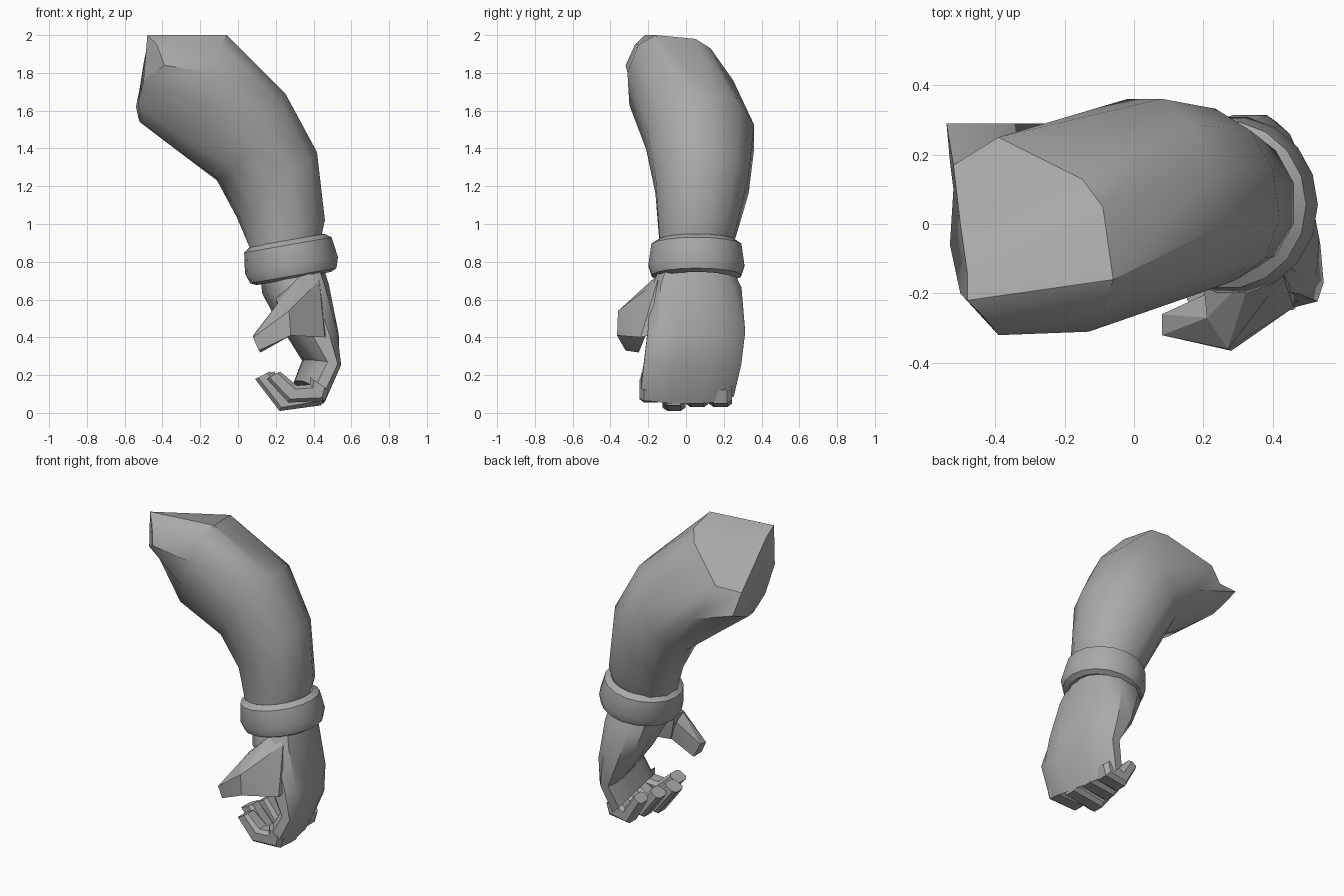
import bpy, bmesh, math
from mathutils import Vector, Matrix

cube = bpy.data.objects.get("Cube")
if cube:
    bpy.data.objects.remove(cube, do_unlink=True)

grey = bpy.data.materials.new("plain grey")
grey.use_nodes = True
COLOUR = (0.4, 0.4, 0.4, 1)
grey.diffuse_color = COLOUR
grey.node_tree.nodes["Principled BSDF"].inputs["Base Color"].default_value = COLOUR


def finish(name, bm, angle):
    bmesh.ops.recalc_face_normals(bm, faces=bm.faces)
    mesh = bpy.data.meshes.new(name)
    bm.to_mesh(mesh)
    bm.free()
    mesh.materials.append(grey)
    obj = bpy.data.objects.new(name, mesh)
    bpy.context.collection.objects.link(obj)
    bpy.ops.object.select_all(action='DESELECT')
    obj.select_set(True)
    bpy.context.view_layer.objects.active = obj
    bpy.ops.object.shade_smooth_by_angle(angle=math.radians(angle))


def spow(v, p):
    return math.copysign(abs(v) ** p, v)


def section(ox, oz, ix, iz, y0, y1, shear, sides, power):
    """Rounded ring between an outer and an inner point, front to back y0..y1."""
    outer, inner = Vector((ox, 0, oz)), Vector((ix, 0, iz))
    mid, half = (outer + inner) / 2, (outer - inner) / 2
    ring = []
    for k in range(sides):
        t = math.tau * (k + 0.5) / sides
        c = spow(math.cos(t) / math.cos(math.pi / sides), power)
        s = spow(math.sin(t), power)
        p = mid + half * c
        p.x -= shear * s
        p.y = (y0 + y1) / 2 + (y1 - y0) / 2 * s
        ring.append(p)
    return ring


def loft(name, rings, angle):
    bm = bmesh.new()
    loops = [[bm.verts.new(p) for p in ring] for ring in rings]
    n = len(loops[0])
    for a, b in zip(loops, loops[1:]):
        for k in range(n):
            j = (k + 1) % n
            bm.faces.new((a[k], a[j], b[j], b[k]))
    caps = [bm.faces.new(loop) for loop in (loops[0], loops[-1])]
    bmesh.ops.triangulate(bm, faces=caps)
    finish(name, bm, angle)


def hull(name, points):
    bm = bmesh.new()
    for p in points:
        bm.verts.new(p)
    bmesh.ops.convex_hull(bm, input=bm.verts)
    loose = [v for v in bm.verts if not v.link_faces]
    bmesh.ops.delete(bm, geom=loose, context='VERTS')
    finish(name, bm, 25)


# Bent sleeve: the shoulder end is cut off obliquely toward the back
shoulder_rim = [
    (-0.48, -0.14, 1.95), (-0.50, 0.0, 1.85), (-0.52, 0.17, 1.72), (-0.54, 0.29, 1.62),
    (-0.53, 0.18, 1.57), (-0.52, 0.1, 1.54), (-0.50, 0.02, 1.53), (-0.53, -0.06, 1.63),
    (-0.50, -0.2, 1.76), (-0.39, -0.32, 1.84), (-0.43, -0.27, 1.95), (-0.48, -0.22, 2.0)]
upper_arm = [
    (-0.09, 0.05, 1.98), (-0.15, 0.13, 1.93), (-0.39, 0.25, 1.76), (-0.24, 0.29, 1.52),
    (-0.28, 0.2, 1.42), (-0.31, 0.06, 1.38), (-0.31, -0.05, 1.38), (-0.29, -0.18, 1.45),
    (-0.20, -0.30, 1.63), (-0.13, -0.31, 1.8), (-0.09, -0.25, 1.95), (-0.06, -0.16, 2.0)]
loft("sleeve", [shoulder_rim, upper_arm] + [section(*r, 12, 0.95) for r in (
    (0.24, 1.69, -0.10, 1.23, -0.22, 0.37, 0.04),
    (0.41, 1.38, 0.0, 1.04, -0.17, 0.34, 0.03),
    (0.46, 1.02, 0.06, 0.88, -0.15, 0.27, 0),
    (0.43, 0.88, 0.08, 0.80, -0.14, 0.23, 0))], 35)

# Tilted wrist cuff, turned from a closed profile
bm = bmesh.new()
profile = [(0.18, 0.09), (0.2, 0.105), (0.235, 0.08), (0.25, -0.03),
           (0.232, -0.085), (0.2, -0.1), (0.17, -0.08)]
SEG = 18
tilt = Matrix.Translation((0.278, 0.055, 0.81)) @ Matrix.Rotation(math.radians(-10), 4, 'Y')
grid = [[bm.verts.new(tilt @ Vector((r * math.cos(math.tau * k / SEG),
                                     1.03 * r * math.sin(math.tau * k / SEG), h)))
         for r, h in profile] for k in range(SEG)]
for k in range(SEG):
    a, b = grid[k], grid[(k + 1) % SEG]
    for i in range(len(profile)):
        j = (i + 1) % len(profile)
        bm.faces.new((a[i], b[i], b[j], a[j]))
finish("cuff", bm, 35)

# Wrist and palm, turned slightly so the back edge lies further in
loft("palm", [section(*r, 12, 0.75) for r in (
    (0.43, 0.82, 0.12, 0.76, -0.13, 0.23, 0.02),
    (0.47, 0.68, 0.14, 0.63, -0.19, 0.30, 0.03),
    (0.515, 0.42, 0.25, 0.44, -0.21, 0.32, 0.05),
    (0.515, 0.25, 0.37, 0.28, -0.23, 0.30, 0.06),
    (0.435, 0.05, 0.32, 0.17, -0.25, 0.26, 0.05))], 35)

# Curled fingers, the second one longest: top y, length, height of the underside
fingers = {"index": (0.88, 0.045), "middle": (1.0, 0.0), "ring": (0.85, 0.02), "little": (0.66, 0.02)}
for i, (name, (s, drop)) in enumerate(fingers.items()):
    y0 = -0.25 + 0.123 * i
    y1 = y0 + 0.127
    x = 0.46 - 0.02 * i
    loft(name + "_finger", [section(*r, 8, 0.6) for r in (
        (x + 0.02, 0.12, x - 0.08, 0.19, y0, y1, 0),
        (x, 0.04 + drop / 2, x - 0.08, 0.15, y0, y1, 0),
        (x - 0.22 * s, 0.01 + drop, x - 0.17 * s, 0.1 + drop, y0, y1, 0),
        (x - 0.35 * s, 0.18, x - 0.27 * s, 0.22, y0 + 0.01, y1 - 0.01, 0))], 30)

# Thumb: wedge at the root and a bent tip
hull("thumb_root", [
    (0.34, -0.14, 0.74), (0.43, -0.15, 0.70), (0.21, -0.27, 0.58), (0.27, -0.36, 0.54),
    (0.28, -0.365, 0.41), (0.46, -0.24, 0.40), (0.47, -0.15, 0.42), (0.25, -0.20, 0.42),
    (0.20, -0.17, 0.60)])
hull("thumb_tip", [
    (0.21, -0.27, 0.58), (0.27, -0.36, 0.54), (0.28, -0.365, 0.41), (0.26, -0.21, 0.42),
    (0.08, -0.26, 0.41), (0.08, -0.32, 0.40), (0.11, -0.32, 0.33), (0.12, -0.25, 0.32),
    (0.21, -0.20, 0.54)])
